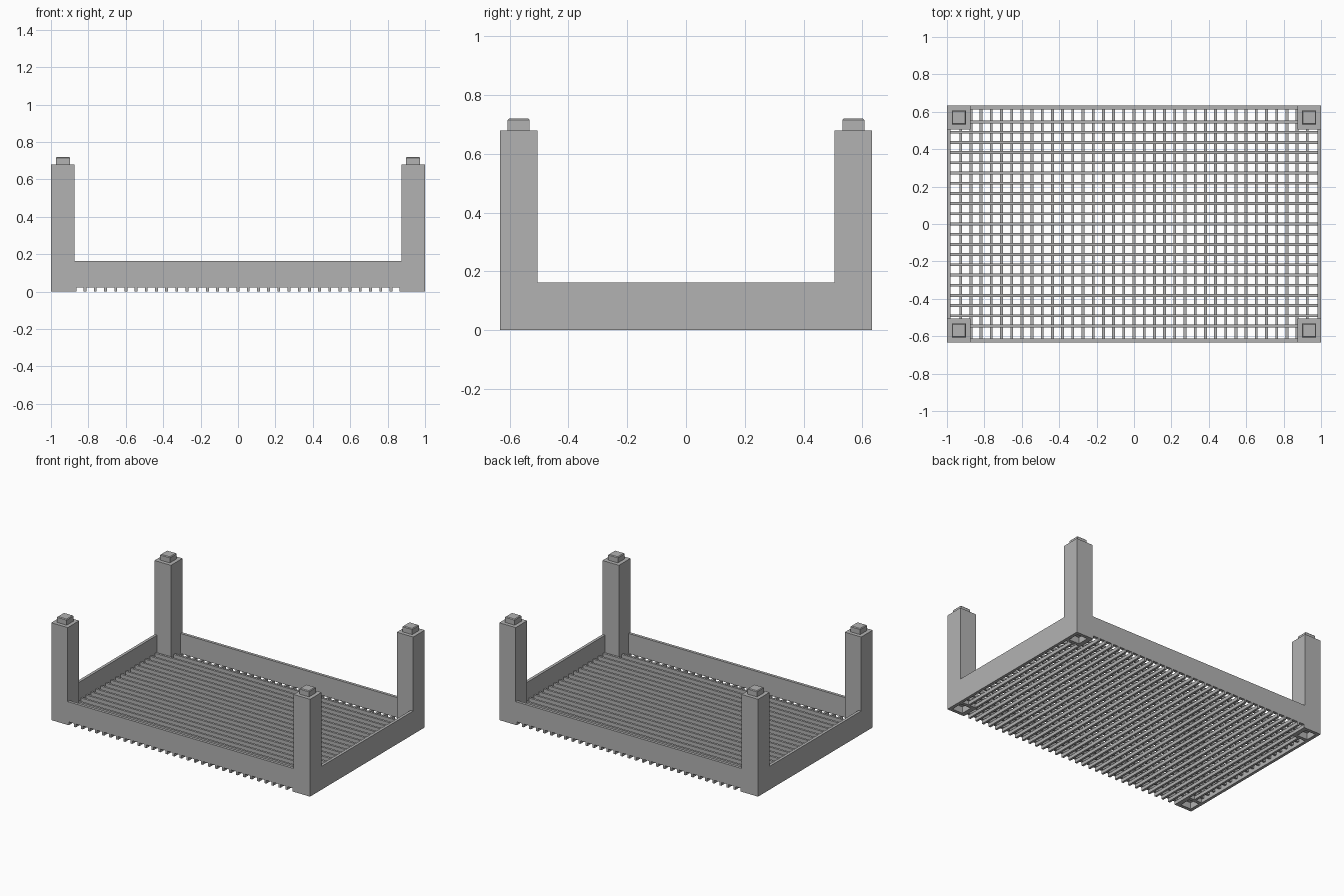
import bpy
import bmesh
from mathutils import Matrix, Vector

cube = bpy.data.objects.get("Cube")
if cube:
    bpy.data.objects.remove(cube, do_unlink=True)

# Overall sizes
HALF_X, HALF_Y = 1.0, 0.633
POST, POST_TOP = 0.127, 0.68
WALL, WALL_TOP = 0.02, 0.163
BAR, LAYER, PITCH = 0.015, 0.023, 0.0545
PEG, PEG_HEIGHT, SOCKET = 0.054, 0.04, 0.062

grey = bpy.data.materials.new("plastic grey")
grey.use_nodes = True
colour = (0.45, 0.45, 0.45, 1)
grey.diffuse_color = colour
grey.node_tree.nodes["Principled BSDF"].inputs["Base Color"].default_value = colour


def add_box(bm, low, high):
    low, high = Vector(low), Vector(high)
    matrix = Matrix.Translation((low + high) / 2) @ Matrix.Diagonal((*(high - low), 1))
    return bmesh.ops.create_cube(bm, size=1, matrix=matrix)["verts"]


def finish(bm, name):
    bm.normal_update()
    mesh = bpy.data.meshes.new(name)
    bm.to_mesh(mesh)
    bm.free()
    mesh.materials.append(grey)
    obj = bpy.data.objects.new(name, mesh)
    bpy.context.collection.objects.link(obj)
    return obj


def facing(bm, z):
    bm.normal_update()
    return [f for f in bm.faces if f.normal.z * z > 0.9]


def corner_post(name, sx, sy):
    bm = bmesh.new()
    h = POST / 2
    add_box(bm, (-h, -h, 0), (h, h, POST_TOP))
    top, bottom = facing(bm, 1), facing(bm, -1)
    # Stacking peg with a chamfered tip
    bmesh.ops.inset_region(bm, faces=top, thickness=(POST - PEG) / 2)
    tip = bmesh.ops.extrude_discrete_faces(bm, faces=top)["faces"]
    bmesh.ops.translate(bm, verts=tip[0].verts, vec=(0, 0, PEG_HEIGHT))
    bmesh.ops.bevel(bm, geom=list(tip[0].edges), offset=0.005, segments=1, affect='EDGES')
    # Matching socket underneath
    bmesh.ops.inset_region(bm, faces=bottom, thickness=(POST - SOCKET) / 2)
    base = bmesh.ops.extrude_discrete_faces(bm, faces=bottom)["faces"]
    bmesh.ops.translate(bm, verts=base[0].verts, vec=(0, 0, PEG_HEIGHT + 0.005))
    obj = finish(bm, name)
    obj.location = (sx * (HALF_X - h), sy * (HALF_Y - h), 0)


for sy, depth in ((-1, "front"), (1, "back")):
    for sx, side in ((-1, "right"), (1, "left")):
        corner_post(f"{depth}_{side}_post", sx, sy)

# Long walls rest on the lower bars, short walls reach the floor
for s, name in ((-1, "front_wall"), (1, "back_wall")):
    bm = bmesh.new()
    ys = sorted((s * HALF_Y, s * (HALF_Y - WALL)))
    reach = HALF_X - POST
    add_box(bm, (-reach, ys[0], LAYER), (reach, ys[1], WALL_TOP))
    finish(bm, name)
for s, name in ((-1, "right_wall"), (1, "left_wall")):
    bm = bmesh.new()
    xs = sorted((s * HALF_X, s * (HALF_X - WALL)))
    reach = HALF_Y - POST
    add_box(bm, (xs[0], -reach, 0), (xs[1], reach, WALL_TOP))
    finish(bm, name)

# Lower layer of floor bars, running front to back
bm = bmesh.new()
for i in range(-17, 18):
    x = i * PITCH
    reach = HALF_Y if abs(x) < HALF_X - POST else HALF_Y - POST
    add_box(bm, (x - BAR / 2, -reach, 0), (x + BAR / 2, reach, LAYER))
finish(bm, "lower_floor_bars")

# Upper layer of floor bars, running side to side
bm = bmesh.new()
for i in range(-10, 11):
    y = i * PITCH
    reach = HALF_X - WALL if abs(y) < HALF_Y - POST else HALF_X - POST
    add_box(bm, (-reach, y - BAR / 2, LAYER), (reach, y + BAR / 2, 2 * LAYER))
finish(bm, "upper_floor_bars")
